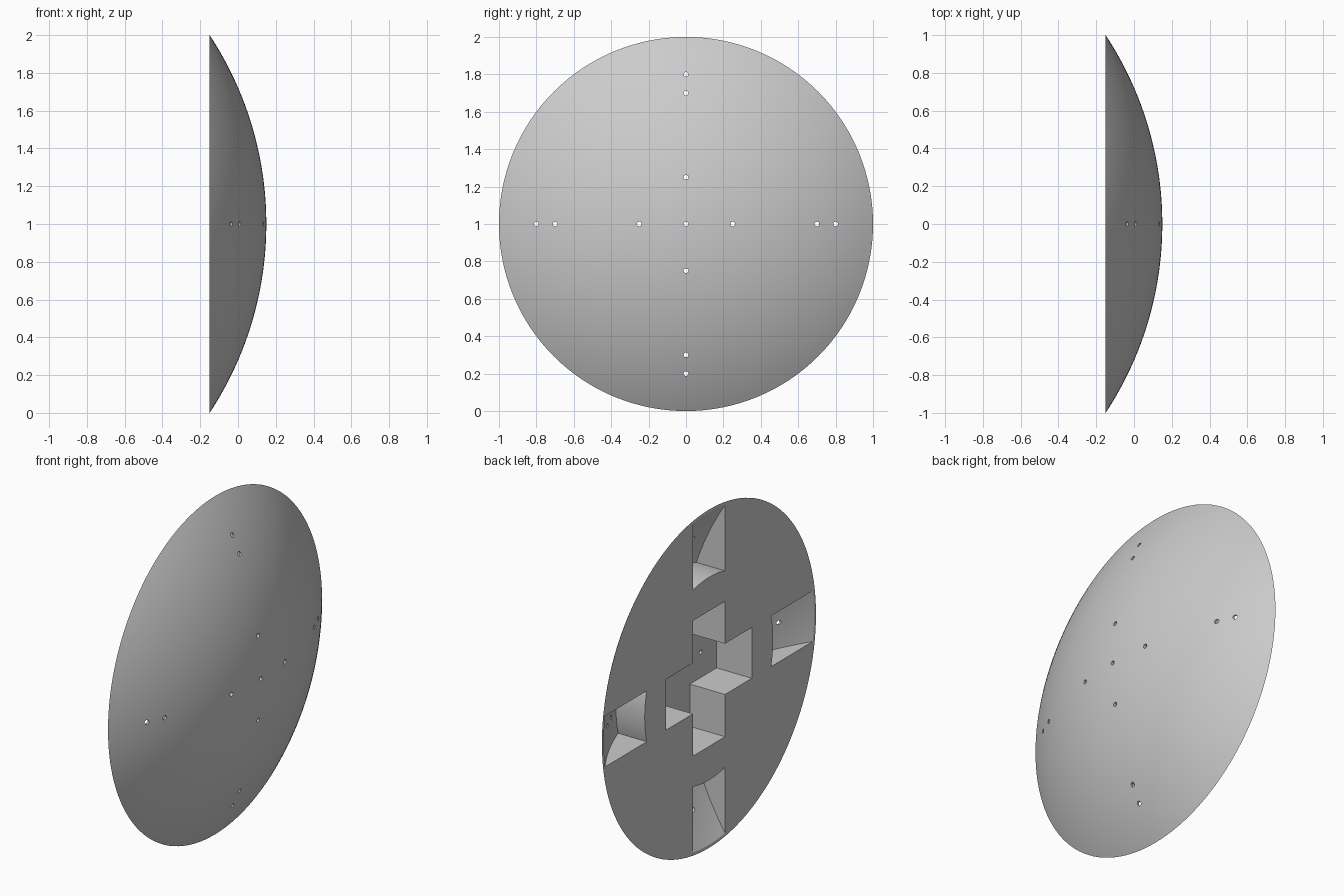
import bpy, bmesh, math
from mathutils import Matrix, Vector

cube = bpy.data.objects.get("Cube")
if cube:
    bpy.data.objects.remove(cube, do_unlink=True)

BACK, DEPTH, RIM, SKIN = -0.15, 0.3, 1.0, 0.01
RADIUS = (RIM ** 2 + DEPTH ** 2) / (2 * DEPTH)   # sphere that carries the dome
CENTRE_X = BACK + DEPTH - RADIUS
LIFT = Vector((0, 0, 1))

grey = bpy.data.materials.new("plain grey")
grey.use_nodes = True
grey.diffuse_color = (0.6, 0.6, 0.6, 1)
grey.node_tree.nodes["Principled BSDF"].inputs["Base Color"].default_value = (0.6, 0.6, 0.6, 1)


def make_object(name, bm):
    bmesh.ops.translate(bm, verts=bm.verts, vec=LIFT)
    bmesh.ops.recalc_face_normals(bm, faces=bm.faces)
    mesh = bpy.data.meshes.new(name)
    bm.to_mesh(mesh)
    bm.free()
    mesh.materials.append(grey)
    obj = bpy.data.objects.new(name, mesh)
    bpy.context.collection.objects.link(obj)
    return obj


def arc(radius, r_start, r_end, steps):
    """Points (x, r) on a sphere about the dome's centre."""
    a, b = math.asin(r_start / radius), math.asin(r_end / radius)
    angles = [a + (b - a) * i / steps for i in range(steps + 1)]
    return [(CENTRE_X + radius * math.cos(t), radius * math.sin(t)) for t in angles]


def revolve(name, profile, closed, segments=128):
    """Spin a profile of (x, r) points around the x axis."""
    bm = bmesh.new()
    verts = [bm.verts.new((x, 0, r)) for x, r in profile]
    edges = [bm.edges.new(pair) for pair in zip(verts, verts[1:])]
    if closed:
        edges.append(bm.edges.new((verts[-1], verts[0])))
    bmesh.ops.spin(bm, geom=verts + edges, cent=(0, 0, 0), axis=(1, 0, 0),
                   angle=math.tau, steps=segments)
    bmesh.ops.remove_doubles(bm, verts=bm.verts, dist=1e-5)
    return make_object(name, bm)


def cross_prism(name, arm, half, x_start, x_end):
    """A plus shape in the yz plane, extruded along x."""
    bm = bmesh.new()
    verts = []
    for k in range(4):
        turn = Matrix.Rotation(k * math.pi / 2, 3, 'X')
        for y, z in ((arm, -half), (arm, half), (half, half)):
            verts.append(bm.verts.new(turn @ Vector((x_start, y, z))))
    face = bm.faces.new(verts)
    grown = bmesh.ops.extrude_face_region(bm, geom=[face])["geom"]
    bmesh.ops.translate(bm, vec=(x_end - x_start, 0, 0),
                        verts=[g for g in grown if isinstance(g, bmesh.types.BMVert)])
    return make_object(name, bm)


def boolean(target, cutter, operation):
    """Apply a boolean and remove its cutter."""
    mod = target.modifiers.new(operation.lower(), 'BOOLEAN')
    mod.operation, mod.solver, mod.object = operation, 'EXACT', cutter
    bpy.context.view_layer.update()
    graph = bpy.context.evaluated_depsgraph_get()
    mesh = bpy.data.meshes.new_from_object(target.evaluated_get(graph))
    target.modifiers.clear()
    target.data = mesh
    bpy.data.objects.remove(cutter, do_unlink=True)


# Solid dome with a flat back
dome = revolve("domed_disc", arc(RADIUS, 0, RIM, 40) + [(BACK, 0)], closed=False)

# Outer pockets: curved floor a thin skin below the dome, rounded inner wall
behind = BACK - 0.05
inner = RADIUS - SKIN
r_out = math.sqrt(inner ** 2 - (behind - CENTRE_X) ** 2)
pockets = revolve("outer_pockets", arc(inner, 0.6, r_out, 20) + [(behind, 0.6)], closed=True)
boolean(pockets, cross_prism("pocket_limits", 1.2, 0.15, -0.5, 0.5), 'INTERSECT')
boolean(dome, pockets, 'DIFFERENCE')

# Central cross-shaped recess with a flat floor
boolean(dome, cross_prism("central_recess", 0.4, 0.15, behind, BACK + 0.23), 'DIFFERENCE')

# Small through holes along both axes
bm = bmesh.new()
spots = {(0, 0)}
for d in (0.25, 0.7, 0.8):
    spots |= {(d, 0), (-d, 0), (0, d), (0, -d)}
for y, z in sorted(spots):
    place = Matrix.Translation((0, y, z)) @ Matrix.Rotation(math.pi / 2, 4, 'Y')
    bmesh.ops.create_cone(bm, cap_ends=True, segments=24, radius1=0.0125,
                          radius2=0.0125, depth=1, matrix=place)
boolean(dome, make_object("hole_drills", bm), 'DIFFERENCE')

# Smooth dome, crisp pocket edges
bpy.ops.object.select_all(action='DESELECT')
dome.select_set(True)
bpy.context.view_layer.objects.active = dome
bpy.ops.object.shade_smooth_by_angle(angle=math.radians(25))
